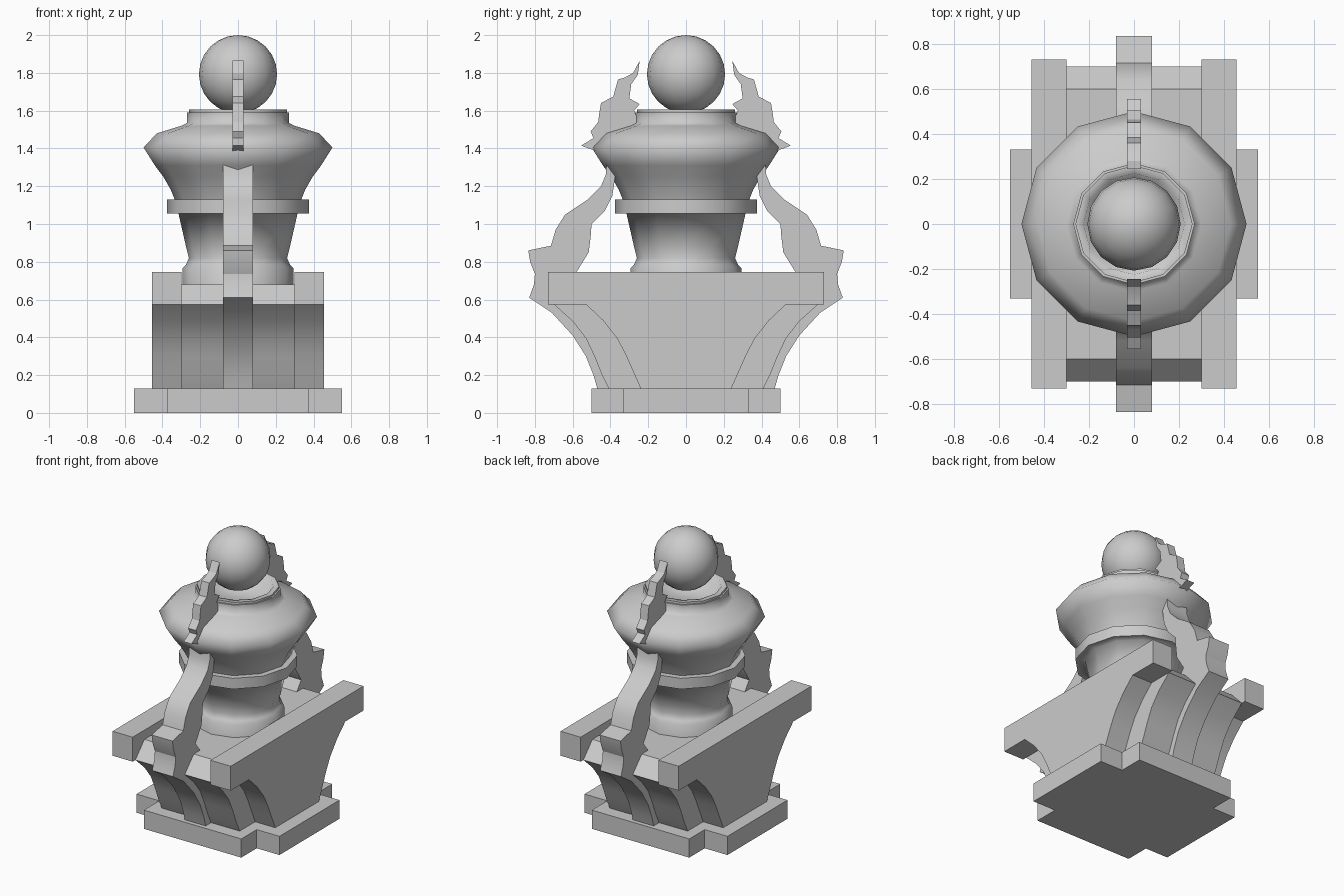
import bpy
import bmesh
import math

cube = bpy.data.objects.get("Cube")
if cube:
    bpy.data.objects.remove(cube, do_unlink=True)

stone = bpy.data.materials.new("grey stone")
stone.use_nodes = True
stone.diffuse_color = (0.6, 0.6, 0.6, 1)
stone.node_tree.nodes["Principled BSDF"].inputs["Base Color"].default_value = (0.6, 0.6, 0.6, 1)


def finish(name, bm, angle):
    """Turn a bmesh into a shaded object."""
    bmesh.ops.recalc_face_normals(bm, faces=bm.faces)
    mesh = bpy.data.meshes.new(name)
    bm.to_mesh(mesh)
    bm.free()
    mesh.materials.append(stone)
    obj = bpy.data.objects.new(name, mesh)
    bpy.context.collection.objects.link(obj)
    bpy.ops.object.select_all(action="DESELECT")
    obj.select_set(True)
    bpy.context.view_layer.objects.active = obj
    bpy.ops.object.shade_smooth_by_angle(angle=math.radians(angle))
    return obj


def extrude(name, outline, vector, angle=25):
    """Extrude a closed 3D outline along a vector."""
    bm = bmesh.new()
    face = bm.faces.new([bm.verts.new(p) for p in outline])
    side = bmesh.ops.extrude_face_region(bm, geom=[face])["geom"]
    bmesh.ops.translate(bm, vec=vector, verts=[v for v in side if isinstance(v, bmesh.types.BMVert)])
    return finish(name, bm, angle)


def side_plate(name, profile, x0, x1, angle=25):
    """Plate with a (y, z) profile between two x positions."""
    return extrude(name, [(x0, y, z) for y, z in profile], (x1 - x0, 0, 0), angle)


def mirrored(half):
    """Close a half profile by reflecting it in y."""
    return half + [(-y, z) for y, z in reversed(half)]


def lathe(name, profile, steps, angle):
    """Spin an (r, z) profile around the z axis."""
    bm = bmesh.new()
    verts = [bm.verts.new((r, 0, z)) for r, z in profile]
    edges = [bm.edges.new(pair) for pair in zip(verts, verts[1:])]
    bmesh.ops.spin(bm, geom=verts + edges, cent=(0, 0, 0), axis=(0, 0, 1),
                   angle=math.tau, steps=steps)
    bmesh.ops.remove_doubles(bm, verts=bm.verts, dist=0.0005)
    return finish(name, bm, angle)


# Stepped plinth with notched corners
quarter = [(0.55, 0.33), (0.375, 0.33), (0.375, 0.5)]
right_half = [(x, -y) for x, y in reversed(quarter)] + quarter
plinth = right_half + [(-x, -y) for x, y in right_half]
extrude("plinth", [(x, y, 0) for x, y in plinth], (0, 0, 0.13))

# Side slabs with an overhanging top
slab = mirrored([(0.73, 0.745), (0.73, 0.575), (0.53, 0.575), (0.44, 0.49), (0.365, 0.395),
                 (0.32, 0.31), (0.28, 0.22), (0.24, 0.13)])
for label, x in (("left", 0.3), ("right", -0.455)):
    side_plate(label + "_slab", slab, x, x + 0.155)

# Curved core between the slabs
core = mirrored([(0.6, 0.68), (0.7, 0.575), (0.6, 0.485), (0.53, 0.395),
                 (0.485, 0.3), (0.445, 0.2), (0.41, 0.13)])
side_plate("core", core, -0.3, 0.3)

# Scrolled brackets and thin flame fins, front and back
bracket = [(0.42, 1.33), (0.425, 1.26), (0.45, 1.2), (0.52, 1.13), (0.64, 1.05), (0.69, 0.97),
           (0.715, 0.885), (0.835, 0.86), (0.825, 0.8), (0.8, 0.735), (0.805, 0.68), (0.83, 0.61),
           (0.71, 0.53), (0.6, 0.41), (0.53, 0.3), (0.49, 0.2), (0.47, 0.13), (0.38, 0.13),
           (0.4, 0.5), (0.58, 0.745), (0.515, 0.85), (0.505, 0.93), (0.55, 0.985), (0.5, 1.0),
           (0.43, 1.07), (0.39, 1.15), (0.375, 1.25)]
bracket = [p for p in bracket if p != (0.55, 0.985)]
fin = [(0.245, 1.865), (0.28, 1.8), (0.325, 1.775), (0.36, 1.765), (0.385, 1.675), (0.45, 1.64),
       (0.46, 1.58), (0.465, 1.54), (0.505, 1.49), (0.49, 1.455), (0.555, 1.415), (0.435, 1.37),
       (0.36, 1.4), (0.24, 1.52), (0.275, 1.6), (0.245, 1.635), (0.3, 1.665), (0.29, 1.74),
       (0.255, 1.79)]
for label, s in (("back", 1), ("front", -1)):
    side_plate(label + "_bracket", [(s * y, z) for y, z in bracket], -0.08, 0.08)
    side_plate(label + "_fin", [(s * y, z) for y, z in fin], -0.03, 0.03)

# Faceted urn with a waist band and open rim
urn = [(0.295, 0.6), (0.295, 0.765), (0.275, 0.785), (0.26, 0.82), (0.275, 0.88), (0.315, 1.055),
       (0.375, 1.055), (0.375, 1.13), (0.335, 1.13), (0.355, 1.18), (0.395, 1.25), (0.44, 1.31),
       (0.5, 1.405), (0.43, 1.48), (0.3, 1.52), (0.27, 1.535), (0.27, 1.59), (0.26, 1.59),
       (0.26, 1.605), (0.225, 1.605), (0.205, 1.52), (0, 1.52)]
lathe("urn", urn, 12, 80)

# Ball on top
bm = bmesh.new()
bmesh.ops.create_uvsphere(bm, u_segments=16, v_segments=12, radius=0.207)
bmesh.ops.translate(bm, vec=(0, 0, 1.793), verts=bm.verts)
finish("ball", bm, 60)
